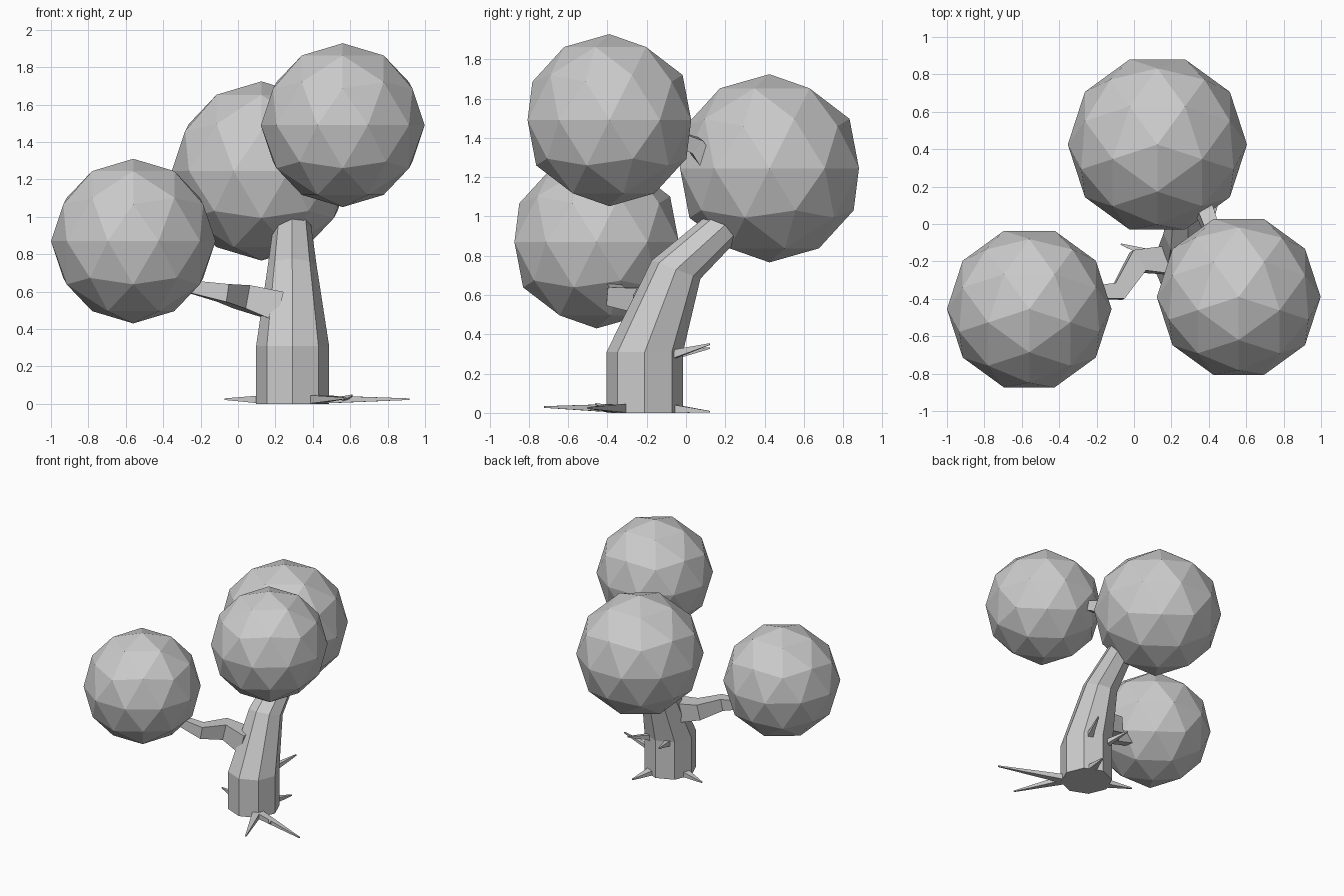
import bpy, bmesh, math
from mathutils import Vector

if "Cube" in bpy.data.objects:
    bpy.data.objects.remove(bpy.data.objects["Cube"])


def tube(name, pts, sides, phase=0.0, ref=(0, 0, 1), incoming=False):
    """Faceted tapering limb through (x, y, z, radius) points."""
    bm = bmesh.new()
    pos = [Vector(p[:3]) for p in pts]
    rings = []
    for i, p in enumerate(pos):
        before = (p - pos[i - 1]).normalized() if i else None
        after = (pos[i + 1] - p).normalized() if i < len(pos) - 1 else None
        if before is None:
            t = after
        elif after is None or incoming:
            t = before
        else:
            t = (before + after).normalized()
        u = Vector(ref).cross(t).normalized()
        v = t.cross(u)
        ring = []
        for k in range(sides):
            a = phase + math.tau * k / sides
            co = p + (u * math.cos(a) + v * math.sin(a)) * pts[i][3]
            co.z = max(co.z, 0.0)          # nothing dips below the ground
            ring.append(bm.verts.new(co))
        rings.append(ring)
    for a, b in zip(rings, rings[1:]):
        for k in range(sides):
            n = (k + 1) % sides
            bm.faces.new((a[k], a[n], b[n], b[k]))
    bm.faces.new(rings[0][::-1])
    bm.faces.new(rings[-1])
    bmesh.ops.recalc_face_normals(bm, faces=bm.faces)
    mesh = bpy.data.meshes.new(name)
    bm.to_mesh(mesh)
    bm.free()
    obj = bpy.data.objects.new(name, mesh)
    bpy.context.collection.objects.link(obj)
    return obj


# Foliage balls
for name, loc, r in [("foliage_left", (-0.56, -0.455, 0.87), 0.44),
                     ("foliage_back", (0.125, 0.425, 1.245), 0.479),
                     ("foliage_right", (0.56, -0.39, 1.49), 0.438)]:
    bpy.ops.mesh.primitive_ico_sphere_add(subdivisions=2, radius=r, location=loc,
                                          rotation=(0, 0, -math.pi / 2))
    bpy.context.object.name = name

# Octagonal leaning trunk
tube("trunk", [(0.292, -0.21, 0, 0.195), (0.292, -0.21, 0.31, 0.195),
               (0.29, -0.05, 0.73, 0.132), (0.29, 0.28, 1.03, 0.09)],
     8, ref=(0, 1, 0), incoming=True)

# Square branches carrying the side balls
Q = math.pi / 4
tube("left_branch", [(0.22, -0.19, 0.52, 0.115), (0.02, -0.2, 0.572, 0.09),
                     (-0.08, -0.36, 0.593, 0.068), (-0.3, -0.37, 0.635, 0.042)], 4, Q)
tube("right_branch", [(0.3, 0.24, 1.08, 0.07), (0.385, 0.05, 1.36, 0.06),
                      (0.46, -0.15, 1.44, 0.045)], 4, Q, ref=(1, 0, 0))

# Roots and twigs: base point, tip, base radius
spikes = [
    ("root_left", (0.15, -0.18, 0.015), (-0.07, -0.108, 0.025), 0.045),
    ("root_back", (0.36, -0.06, 0.01), (0.41, 0.12, 0.006), 0.045),
    ("root_right", (0.40, -0.32, 0.015), (0.915, -0.50, 0.025), 0.045),
    ("root_front", (0.40, -0.32, 0.015), (0.575, -0.72, 0.03), 0.045),
    ("root_twig", (0.56, -0.38, 0.025), (0.61, -0.46, 0.045), 0.02),
    ("twig_back_left", (0.21, -0.06, 0.295), (0.165, 0.12, 0.33), 0.03),
    ("twig_back_right", (0.38, -0.06, 0.30), (0.45, 0.12, 0.35), 0.03),
]
for name, base, tip, r in spikes:
    tube(name, [(*base, r), (*tip, 0.006)], 4, Q)
